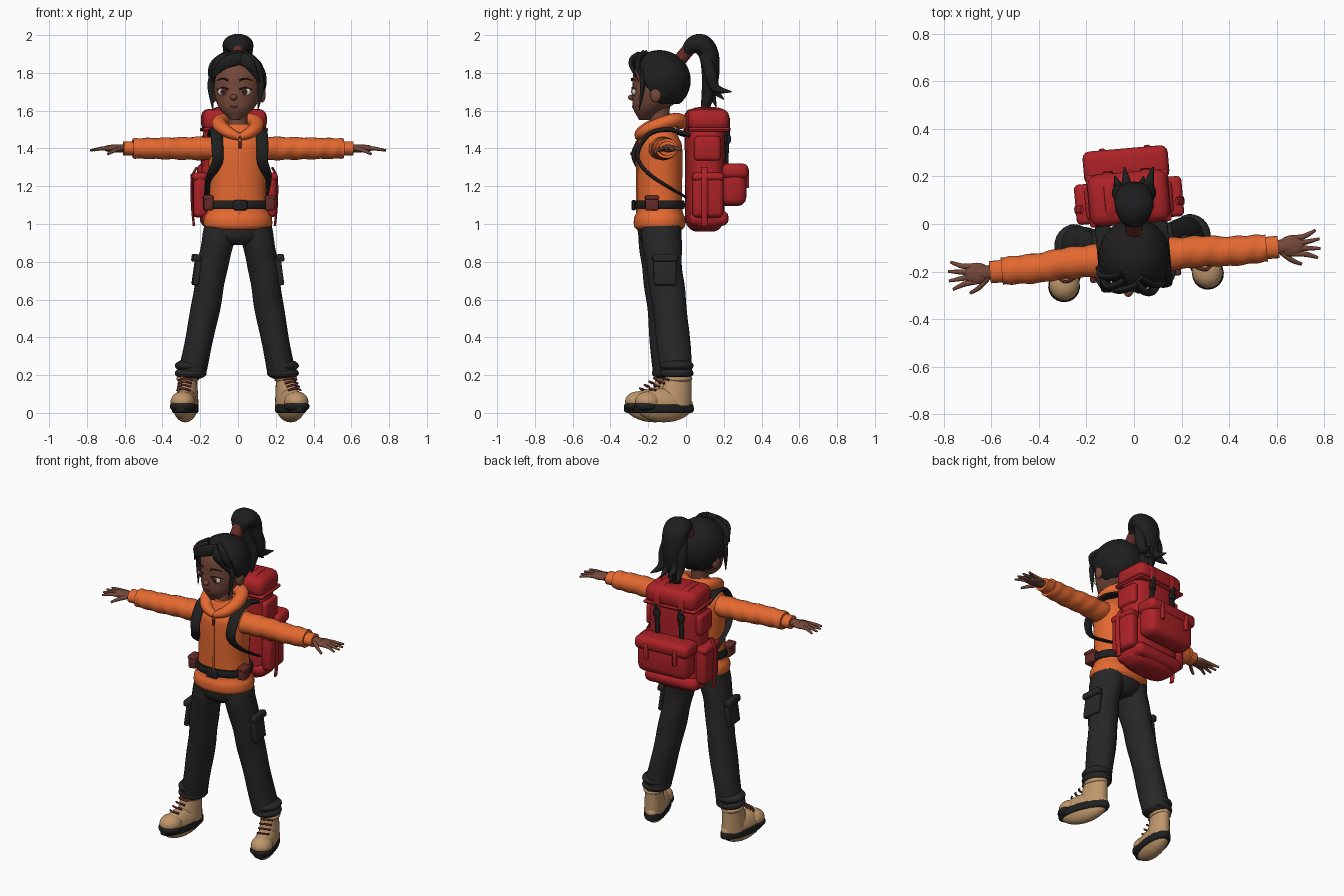
import bpy, bmesh, math
from math import radians, cos, sin, pi
from mathutils import Matrix, Vector

cube = bpy.data.objects.get("Cube")
if cube:
    bpy.data.objects.remove(cube, do_unlink=True)


def material(name, *rgb):
    m = bpy.data.materials.new(name)
    m.use_nodes = True
    m.diffuse_color = (*rgb, 1)
    m.node_tree.nodes["Principled BSDF"].inputs["Base Color"].default_value = (*rgb, 1)
    return m


orange = material("orange cloth", .78, .14, .03)
dark = material("charcoal trousers", .02, .02, .02)
hair = material("black hair", .013, .013, .014)
red = material("red canvas", .42, .016, .02)
skin = material("brown skin", .18, .066, .042)
tan = material("tan leather", .52, .31, .15)
black = material("black rubber", .014, .014, .014)
maroon = material("maroon", .13, .025, .02)
white = material("eye white", .6, .55, .45)


def at(x, y, z):
    return Matrix.Translation((x, y, z))


def turn(degrees, axis):
    return Matrix.Rotation(radians(degrees), 4, axis)


# The body turns slightly one way, the head the other
STAND = at(0, -.14, 0)
BODY = STAND @ turn(5, 'Z')
CHEST = BODY @ at(0, 0, 1)
ARM = BODY @ at(0, 0, 1.4)
PACK = BODY @ at(0, .24, 1.3)
FACE = STAND @ turn(-9, 'Z') @ at(0, 0, 1.7)
TAIL = STAND @ at(0, .2, 1.8)
UP, SIDE, FRONT = (0, 0, 1), (1, 0, 0), (0, -1, 0)


def finish(name, mat, bm, frame, local=Matrix(), mirror=False):
    """Turn a bmesh into an object, or into a left and right pair."""
    bmesh.ops.recalc_face_normals(bm, faces=bm.faces)
    obj = None
    for sign in ((1, -1) if mirror else (1,)):
        prefix = ("left_" if sign > 0 else "right_") if mirror else ""
        mesh = bpy.data.meshes.new(prefix + name)
        bm.to_mesh(mesh)
        mesh.transform(frame @ Matrix.Diagonal((sign, 1, 1, 1)) @ local)
        if sign < 0:
            mesh.flip_normals()
        mesh.materials.append(mat)
        mesh.shade_smooth()
        mesh.set_sharp_from_angle(angle=radians(50))
        obj = bpy.data.objects.new(prefix + name, mesh)
        bpy.context.collection.objects.link(obj)
    bm.free()
    return obj


def sweep(name, mat, stations, normal=None, ref=SIDE, sides=24, power=2, wrinkle=0, **place):
    """Skin smoothly through stations (x, y, z, radius along ref, other radius)."""
    points, dense, steps = [Vector(s) for s in stations], [], 6
    last = len(points) - 1
    for i in range(last):
        p0, p1, p2, p3 = (points[min(max(j, 0), last)] for j in range(i - 1, i + 3))
        for k in range(steps + (i == last - 1)):
            t = k / steps
            curve = p1 * 2 + (p2 - p0) * t + (p0 * 2 - p1 * 5 + p2 * 4 - p3) * t ** 2
            dense.append((curve + (p1 * 3 - p0 - p2 * 3 + p3) * t ** 3) / 2)
    bm, rings = bmesh.new(), []
    for i, p in enumerate(dense):
        along = dense[min(i + 1, len(dense) - 1)] - dense[max(i - 1, 0)]
        t = Vector(normal or along[:3]).normalized()
        u = Vector(ref)
        u = (u - t * u.dot(t)).normalized()
        w, ring = t.cross(u), []
        for k in range(sides):
            a = 2 * pi * k / sides
            c, s = (math.copysign(abs(q) ** (2 / power), q) for q in (cos(a), sin(a)))
            swell = 1 + wrinkle * sin(7 * i / steps + 2 * a)
            ring.append(bm.verts.new(Vector(p[:3]) + (u * c * p[3] + w * s * p[4]) * swell))
        rings.append(ring)
    for low, high in zip(rings, rings[1:]):
        for k in range(sides):
            bm.faces.new((low[k], low[k - 1], high[k - 1], high[k]))
    bm.faces.new(rings[0])
    bm.faces.new(rings[-1])
    return finish(name, mat, bm, **place)


def strand(name, mat, path, wide, deep, start=1, end=1, fade=1, **options):
    """Sweep one cross-section along a path, growing from start and fading to end."""
    stations = []
    for i, point in enumerate(path):
        t = i / (len(path) - 1)
        scale = (start + (1 - start) * min(1, 4 * t)) * (1 + (end - 1) * t ** fade)
        stations.append((*point, wide * scale, deep * scale))
    return sweep(name, mat, stations, **options)


def column(name, mat, profile, **options):
    """Upright form from rows of height, half width, half depth and optional y."""
    rows = [(0, sum(y), z, a, b) for z, a, b, *y in profile]
    return sweep(name, mat, rows, normal=UP, **options)


def box(name, mat, loc, size, bevel=.01, tilt=Matrix(), **place):
    bm = bmesh.new()
    bmesh.ops.create_cube(bm, size=1, matrix=Matrix.Diagonal((*size, 1)))
    bmesh.ops.bevel(bm, geom=bm.edges[:], offset=bevel, segments=3, profile=.5, affect='EDGES')
    return finish(name, mat, bm, local=at(*loc) @ tilt, **place)


def ball(name, mat, loc, size, local=Matrix(), **place):
    bm = bmesh.new()
    bmesh.ops.create_uvsphere(bm, u_segments=24, v_segments=16, radius=1, matrix=Matrix.Diagonal((*size, 1)))
    return finish(name, mat, bm, local=local @ at(*loc), **place)


# Trousers
pair = dict(frame=BODY, mirror=True)
column("trouser_seat", dark, [(-.11, .06, .08), (-.07, .16, .11), (0, .17, .12)], frame=CHEST)
strand("trouser_leg", dark, [(.08, 0, 1), (.13, .01, .8), (.17, .04, .55), (.24, .07, .2)],
       wide=.096, deep=.112, end=.77, fade=.5, normal=UP, wrinkle=.025, **pair)
for height in (.21, .25):
    ball("trouser_cuff", dark, (.245, .07, height), (.085, .09, .035), **pair)
lean = turn(-8, 'Y')
box("cargo_pocket", dark, (.218, .01, .75), (.03, .12, .15), tilt=lean, **pair)
box("cargo_flap", dark, (.222, .01, .82), (.04, .13, .04), tilt=lean, **pair)

# Boots
boot = dict(local=at(.28, 0, 0) @ turn(14, 'Z'), **pair)
ball("boot_foot", tan, (0, 0, .04), (.063, .16, .09), **boot)
ball("boot_toe_cap", tan, (0, -.09, .06), (.064, .07, .054), **boot)
strand("boot_ankle", tan, [(0, .06, .04), (0, .07, .12), (0, .08, .2)], wide=.06, deep=.09, end=.8,
       normal=UP, **boot)
ball("boot_collar", tan, (0, .08, .18), (.06, .075, .025), **boot)
column("boot_sole", black, [(0, .06, .15), (.01, .067, .165), (.04, .066, .163), (.045, .06, .15)], **boot)
ball("sole_toe_guard", black, (0, -.1, .035), (.067, .066, .035), **boot)
for k in range(4):
    y, z = .025 * k - .08, .13 + .018 * k
    strand("boot_lace", maroon, [(-.035, y + .02, z - .01), (0, y, z), (.035, y + .02, z - .01)],
           wide=.006, deep=.006, ref=UP, sides=8, **boot)

# Jacket
column("jacket_body", orange, [(-.03, .16, .12), (-.01, .18, .135), (.03, .18, .135), (.08, .16, .12), (.2, .15, .12),
       (.4, .16, .12), (.46, .14, .1), (.53, .07, .07)], power=2.2, frame=CHEST)
sleeve = dict(normal=SIDE, ref=UP, frame=ARM, mirror=True)
strand("jacket_sleeve", orange, [(.1, 0, 0), (.2, 0, 0), (.3, 0, 0), (.4, -.01, 0), (.5, -.01, 0), (.56, -.01, 0)],
       wide=.064, deep=.07, end=.82, wrinkle=.035, **sleeve)
strand("sleeve_cuff", orange, [(.55, -.01, 0), (.61, -.01, 0)], wide=.038, deep=.047, **sleeve)
half_turn = [k * pi / 6 for k in range(7)]
strand("hood_collar", orange, [(.1 * sin(a), -.11 * cos(a), .5 + .03 * sin(a) - .04 * cos(a)) for a in half_turn],
       wide=.032, deep=.035, start=.6, end=1.2, ref=UP, frame=CHEST, mirror=True)
box("jacket_zip", orange, (0, -.12, .2), (.012, .012, .4), bevel=.003, frame=CHEST)
box("zip_pull", maroon, (0, -.122, .42), (.014, .012, .04), bevel=.004, frame=CHEST)

# Hands
hand = dict(frame=ARM, mirror=True, ref=UP, sides=12)
strand("wrist", skin, [(.59, -.01, 0), (.66, -.01, 0)], wide=.022, deep=.03, **hand)
ball("palm", skin, (.665, -.01, 0), (.055, .045, .02), frame=ARM, mirror=True)
for k in range(4):
    splay = .2 * (k - 1.5)
    reach = .1 - .01 * abs(k - 1.5)
    tip = (.69 + reach * cos(splay), reach * sin(splay) + .022 * (k - 2), -.01)
    strand("finger", skin, [(.67, .022 * (k - 2), 0), (.72, .025 * (k - 2), 0), tip],
           wide=.011, deep=.012, end=.5, fade=3, **hand)
strand("thumb", skin, [(.62, -.03, 0), (.66, -.07, -.01), (.7, -.09, -.03)], wide=.014, deep=.014, end=.5, **hand)

# Belt and shoulder straps
column("belt", black, [(.08, .17, .13), (.1, .175, .135), (.125, .17, .13)], power=2.2, frame=CHEST)
box("belt_buckle", black, (0, -.137, .1), (.075, .02, .055), frame=CHEST)
box("belt_pouch", maroon, (.163, -.055, .11), (.05, .07, .075), frame=CHEST, mirror=True)
box("pouch_flap", maroon, (.165, -.055, .14), (.055, .075, .025), frame=CHEST, mirror=True)
strand("shoulder_strap", black, [(.12, .15, .47), (.12, .04, .5), (.12, -.06, .48), (.12, -.12, .4), (.12, -.12, .33),
       (.15, -.05, .25), (.15, .13, .14)], wide=.033, deep=.012, end=.6, fade=3, frame=CHEST, mirror=True)

# Backpack
column("backpack_body", red, [(-.34, .1, .05), (-.32, .15, .08), (-.26, .18, .1), (0, .175, .1), (.2, .16, .1),
       (.3, .1, .05)], power=3, sides=32, frame=PACK)
box("backpack_lid", red, (0, .01, .25), (.34, .22, .12), bevel=.045, frame=PACK)
box("lid_rim", red, (0, .01, .2), (.345, .22, .02), frame=PACK)
box("back_pocket", red, (0, .145, -.1), (.34, .13, .21), bevel=.045, frame=PACK)
box("back_pocket_flap", red, (0, .15, -.02), (.36, .14, .08), bevel=.03, frame=PACK)
box("base_panel", red, (0, .01, -.27), (.35, .21, .08), bevel=.035, frame=PACK)
flank = dict(frame=PACK, mirror=True)
box("side_pocket", red, (.185, 0, -.15), (.07, .165, .23), bevel=.025, **flank)
box("side_pocket_flap", red, (.187, 0, -.05), (.08, .17, .045), bevel=.02, **flank)
box("upper_side_pocket", red, (.163, 0, .1), (.045, .14, .13), bevel=.02, **flank)
box("pocket_buckle", red, (.095, .217, -.06), (.026, .02, .1), bevel=.007, **flank)
strand("side_strap", red, [(.2, -.02, 0), (.225, -.02, -.06), (.225, -.02, -.2), (.215, -.02, -.31)],
       wide=.006, deep=.017, **flank)
strand("lid_strap", red, [(.08, -.08, .29), (.08, -.03, .31), (.08, .07, .307), (.08, .115, .27), (.08, .12, .19)],
       wide=.022, deep=.008, **flank)
strand("compression_strap", black, [(.08, .122, .21), (.08, .115, .12), (.08, .11, .02)],
       wide=.016, deep=.008, **flank)
box("strap_buckle", black, (.08, .12, .15), (.045, .02, .04), bevel=.007, **flank)

# Head and face
column("neck", skin, [(-.24, .06, .06), (-.17, .05, .05), (-.08, .055, .055)], frame=FACE)
column("head", skin, [(-.15, .02, .03, -.08), (-.13, .05, .05, -.07), (-.09, .09, .09, -.05), (-.04, .115, .125, -.02),
       (.02, .127, .134, -.01), (.1, .128, .138), (.17, .1, .11, .01), (.195, .05, .06, .01)], sides=32, frame=FACE)
face = dict(frame=FACE, mirror=True)
thin = dict(ref=UP, sides=8, frame=FACE)
ball("ear", skin, (.13, 0, -.015), (.018, .03, .042), **face)
ball("eye", white, (.06, -.124, 0), (.03, .014, .022), **face)
ball("iris", maroon, (.058, -.134, 0), (.015, .007, .017), **face)
ball("pupil", hair, (.058, -.139, 0), (.008, .004, .009), **face)
for name, y, z in (("eyelash", -.137, .022), ("eyebrow", -.14, .07)):
    strand(name, hair, [(.03, y - .003, z - .01), (.06, y, z), (.095, y + .025, z - .01)],
           wide=.005, deep=.005, end=.4, mirror=True, **thin)
ball("nose", skin, (0, -.147, -.03), (.019, .022, .016), frame=FACE)
strand("mouth", maroon, [(-.04, -.125, -.07), (0, -.143, -.08), (.04, -.125, -.07)], wide=.005, deep=.005, **thin)

# Hair cap, grooved toward the ponytail and open over the face
bm = bmesh.new()
axis = Vector((0, .6, .8))
bmesh.ops.create_uvsphere(bm, u_segments=72, v_segments=40, radius=1)
for v in bm.verts:
    around = math.atan2(v.co.x, v.co.dot(axis.cross(Vector(SIDE))))
    v.co *= 1 + .014 * cos(20 * around) * (1 - abs(v.co.dot(axis)))
    v.co = Vector((v.co.x * .15, v.co.y * .165, v.co.z * .16 + .06))
for edge, facing in (((0, 0, -.04), (0, -1.6, -1)), ((0, 0, -.065), (0, 0, -1))):
    bmesh.ops.bisect_plane(bm, geom=bm.verts[:] + bm.edges[:] + bm.faces[:], plane_co=edge,
                           plane_no=facing, clear_outer=True)
cap = finish("hair_cap", hair, bm, FACE)
cap.modifiers.new("thickness", 'SOLIDIFY').thickness = .014

# Fringe and side locks
lock = dict(wide=.015, end=.1, fade=3, ref=FRONT, frame=FACE)
strand("parting_lock", hair, [(.04, -.11, .18), (-.05, -.15, .15), (-.12, -.12, .07)], deep=.034, **lock)
strand("fringe_lock", hair, [(.02, -.1, .18), (.08, -.14, .15), (.13, -.09, .05)], deep=.034, mirror=True, **lock)
strand("temple_lock", hair, [(.03, -.08, .19), (.11, -.1, .13), (.14, -.04, .02)], deep=.036, mirror=True, **lock)
strand("side_lock", hair, [(.11, -.08, .12), (.135, -.07, .03), (.12, -.09, -.1)], deep=.02, mirror=True, **lock)

# Ponytail
strand("hair_tie", maroon, [(0, -.1, .06), (0, -.05, .12)], wide=.035, deep=.035, frame=TAIL)
strand("ponytail", hair, [(0, -.06, .1), (0, -.03, .14), (0, .02, .15), (0, .06, .1), (0, .07, 0), (0, .06, -.1),
       (0, .04, -.19)], wide=.083, deep=.057, start=.4, end=.4, fade=3, frame=TAIL)
for k in range(-2, 3):
    flick = .04 * (k % 3)
    strand("ponytail_lock", hair, [(.02 * k, .04, .1), (.03 * k, .07, 0), (.03 * k, .07 + flick / 3, -.08),
           (.04 * k, .1 + flick, flick - .18)], wide=.034, deep=.034, end=.1, fade=3, frame=TAIL)
